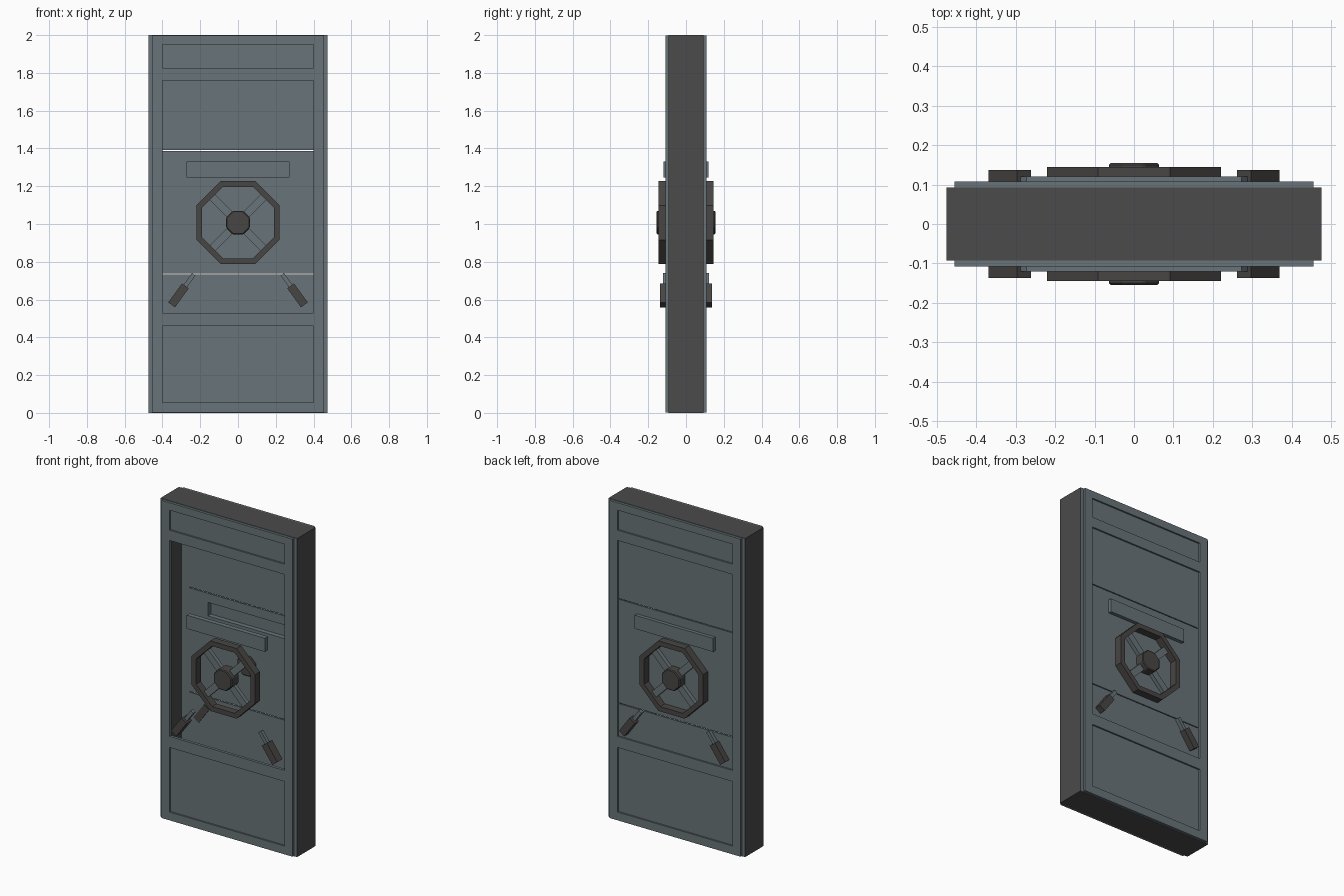
import bpy, bmesh, math
from mathutils import Matrix, Vector

if "Cube" in bpy.data.objects:
    bpy.data.objects.remove(bpy.data.objects["Cube"], do_unlink=True)


def material(name, rgb):
    m = bpy.data.materials.new(name)
    m.use_nodes = True
    col = (*rgb, 1)
    m.diffuse_color = col
    m.node_tree.nodes["Principled BSDF"].inputs["Base Color"].default_value = col
    return m


STEEL = material("blue grey steel", (0.138, 0.174, 0.189))
EDGE = material("dark grey edge", (0.07, 0.07, 0.07))
GRIP = material("dark warm grey", (0.065, 0.061, 0.058))


def finish(bm, name, *mats):
    bmesh.ops.recalc_face_normals(bm, faces=bm.faces)
    me = bpy.data.meshes.new(name)
    bm.to_mesh(me)
    bm.free()
    for m in mats:
        me.materials.append(m)
    ob = bpy.data.objects.new(name, me)
    bpy.context.collection.objects.link(ob)
    return ob


def add_box(bm, x, y, z, spin=0.0):
    """Box over three ranges, turned about y through its centre."""
    size = [abs(r[1] - r[0]) for r in (x, y, z)]
    mid = Vector([(r[0] + r[1]) / 2 for r in (x, y, z)])
    mat = Matrix.Translation(mid) @ Matrix.Rotation(spin, 4, "Y") @ Matrix.Diagonal((*size, 1))
    return bmesh.ops.create_cube(bm, size=1, matrix=mat)["verts"]


# Hollow slab: dark outside, steel on the faces turned to front and back
bm = bmesh.new()
W, IN, T, H = 0.475, 0.455, 0.092, 2.0
for s in (-1, 1):
    add_box(bm, (s * IN, s * W), (-T, T), (0, H))
for z in ((0, 0.02), (H - 0.02, H)):
    add_box(bm, (-IN, IN), (-T, T), z)
bm.normal_update()
for f in bm.faces:
    f.material_index = int(abs(f.normal.y) > 0.5)
finish(bm, "door_slab", EDGE, STEEL)

CZ = 1.007            # wheel height
BAR = (1.245, 1.33)   # nameplate bar heights
BX = 0.272
GAP = 0.0025


def wheel_ring(name, y0, y1, inner, outer):
    bm = bmesh.new()
    rows = []
    for i in range(8):
        a = math.radians(45 * i + 22.5)
        rows.append([bm.verts.new((r * math.cos(a), y, CZ + r * math.sin(a)))
                     for r, y in ((inner, y0), (outer, y0), (outer, y1), (inner, y1))])
    for i in range(8):
        p, q = rows[i], rows[(i + 1) % 8]
        for k in range(4):
            j = (k + 1) % 4
            bm.faces.new((p[k], p[j], q[j], q[k]))
    finish(bm, name, GRIP)


for s, side in ((-1, "front"), (1, "back")):
    # Raised frame of stiles and rails
    bm = bmesh.new()
    face = (s * 0.09, s * 0.108)
    for e in (-1, 1):
        add_box(bm, (e * 0.4, e * IN), face, (0.003, 1.997))
    for z in ((0.003, 0.055), (0.46, 0.53), (1.76, 1.825), (1.95, 1.997)):
        add_box(bm, (-0.4, 0.4), face, z)
    finish(bm, side + "_frame", STEEL)

    # Recessed sheets; the middle of the front is open
    bm = bmesh.new()
    sheet = (s * 0.09, s * 0.098)
    for z in ((0.055, 0.46), (1.825, 1.95)):
        add_box(bm, (-0.4, 0.4), sheet, z)
    if s > 0:
        for z in ((0.53, 0.735 - GAP), (0.735 + GAP, BAR[0]),
                  (BAR[1], 1.39 - GAP), (1.39 + GAP, 1.76)):
            add_box(bm, (-0.4, 0.4), sheet, z)
        for e in (-1, 1):
            add_box(bm, (e * BX, e * 0.4), sheet, BAR)
    finish(bm, side + "_panels", STEEL)

    # Bar above the wheel, a shell open towards the inside
    bm = bmesh.new()
    add_box(bm, (-BX, BX), (s * 0.09, s * 0.12), BAR)
    bm.normal_update()
    inner = [f for f in bm.faces if f.normal.y * s < -0.5]
    bmesh.ops.delete(bm, geom=inner, context="FACES_ONLY")
    bar = finish(bm, side + "_bar", STEEL)
    if bar.data.polygons[0].center.y and s:
        out = max(bar.data.polygons, key=lambda p: p.center.y * s)
        if out.normal.y * s < 0:
            bar.data.flip_normals()

    # Octagonal hand wheel
    k = 1 / math.cos(math.pi / 8)
    wheel_ring(side + "_wheel_rim", s * 0.098, s * 0.145, 0.19 * k, 0.22 * k)
    bm = bmesh.new()
    for turn in (45, -45):
        add_box(bm, (-0.2, 0.2), (s * 0.1, s * 0.125), (CZ - 0.021, CZ + 0.021),
                math.radians(turn))
    finish(bm, side + "_wheel_spokes", STEEL)
    bm = bmesh.new()
    place = (Matrix.Translation((0, s * 0.1175, CZ)) @ Matrix.Rotation(math.pi / 2, 4, "X")
             @ Matrix.Rotation(math.pi / 8, 4, "Z"))
    bmesh.ops.create_cone(bm, cap_ends=True, segments=8, radius1=0.063 * k,
                          radius2=0.063 * k, depth=0.075, matrix=place)
    hub = finish(bm, side + "_wheel_hub", GRIP)
    bev = hub.modifiers.new("bevel", "BEVEL")
    bev.width, bev.segments = 0.005, 1

    # Two slanted locking handles
    for e, hand in ((-1, "right"), (1, "left")):
        tilt = -e * math.radians(36)
        bm = bmesh.new()
        gx, gz = e * 0.315, 0.622
        add_box(bm, (gx - 0.022, gx + 0.022), (s * 0.085, s * 0.137),
                (gz - 0.062, gz + 0.062), tilt)
        finish(bm, f"{side}_{hand}_handle_grip", GRIP)
        bm = bmesh.new()
        sx, sz = e * 0.261, 0.697
        add_box(bm, (sx - 0.011, sx + 0.011), (s * 0.098, s * 0.121),
                (sz - 0.045, sz + 0.045), tilt)
        finish(bm, f"{side}_{hand}_handle_stem", STEEL)
